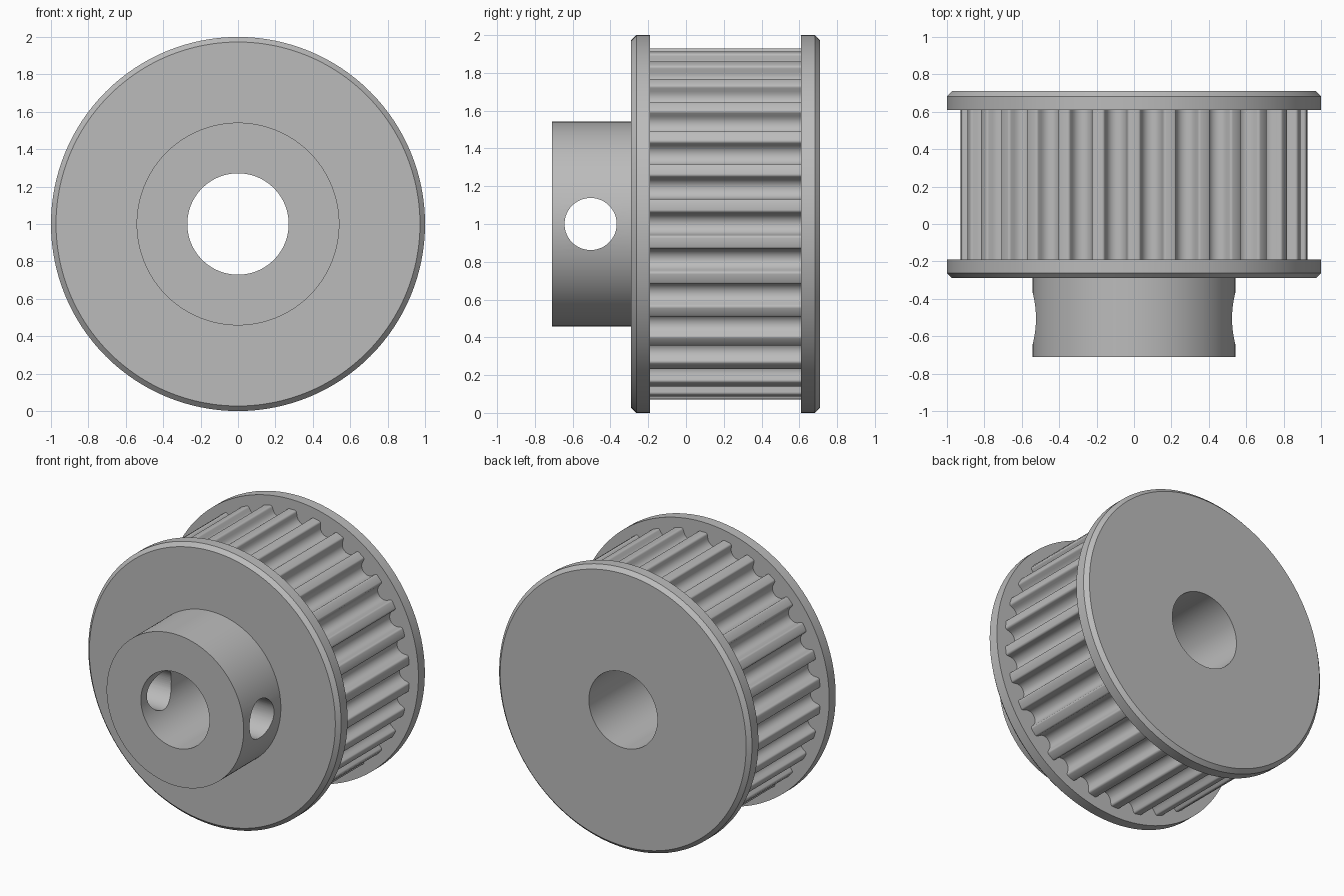
import bpy
import bmesh
from math import sin, cos, pi, radians, hypot, atan2
from mathutils import Matrix

cube = bpy.data.objects.get("Cube")
if cube:
    bpy.data.objects.remove(cube, do_unlink=True)

BORE, HUB, RIM, TOOTH = 0.271, 0.542, 1.0, 0.93
BEVEL = 0.027
FRONT, HUB_END, BELT_START, BELT_END, BACK = -0.71, -0.29, -0.19, 0.61, 0.71
TEETH = 30
SEGMENTS = 128

steel = bpy.data.materials.new("grey metal")
steel.use_nodes = True
steel.diffuse_color = (0.5, 0.5, 0.5, 1)
steel.node_tree.nodes["Principled BSDF"].inputs["Base Color"].default_value = (0.5, 0.5, 0.5, 1)


def ring_mesh(name, loops):
    """Join a closed series of equal-length loops of (x, y, z) points."""
    bm = bmesh.new()
    rows = [[bm.verts.new(p) for p in loop] for loop in loops]
    for i, row in enumerate(rows):
        after = rows[(i + 1) % len(rows)]
        for j in range(len(row)):
            k = (j + 1) % len(row)
            bm.faces.new((row[j], row[k], after[k], after[j]))
    bmesh.ops.recalc_face_normals(bm, faces=bm.faces)
    mesh = bpy.data.meshes.new(name)
    bm.to_mesh(mesh)
    bm.free()
    mesh.materials.append(steel)
    obj = bpy.data.objects.new(name, mesh)
    bpy.context.collection.objects.link(obj)
    return obj


def lathe(name, profile):
    """Turn a closed (radius, y) profile around the axle."""
    turns = [2 * pi * i / SEGMENTS for i in range(SEGMENTS)]
    return ring_mesh(name, [[(r * cos(a), y, 1 + r * sin(a)) for a in turns]
                            for r, y in profile])


def smooth(obj):
    bpy.ops.object.select_all(action='DESELECT')
    obj.select_set(True)
    bpy.context.view_layer.objects.active = obj
    bpy.ops.object.shade_smooth_by_angle(angle=radians(30))


# Hub with front flange, and back flange
hub = lathe("hub_and_front_flange", [
    (BORE, FRONT), (HUB, FRONT), (HUB, HUB_END), (RIM - BEVEL, HUB_END),
    (RIM, HUB_END + BEVEL), (RIM, BELT_START), (BORE, BELT_START)])
back_flange = lathe("back_flange", [
    (BORE, BELT_END), (RIM, BELT_END), (RIM, BACK - BEVEL),
    (RIM - BEVEL, BACK), (BORE, BACK)])

# Set screw hole straight through the hub
bm = bmesh.new()
bmesh.ops.create_cone(bm, cap_ends=True, segments=64, radius1=0.138, radius2=0.138, depth=1.6,
                      matrix=Matrix.Translation((0, -0.505, 1)) @ Matrix.Rotation(pi / 2, 4, 'Y'))
cutter_mesh = bpy.data.meshes.new("screw_hole_cutter")
bm.to_mesh(cutter_mesh)
bm.free()
cutter_mesh.materials.append(steel)
cutter = bpy.data.objects.new("screw_hole_cutter", cutter_mesh)
cutter.hide_render = True
bpy.context.collection.objects.link(cutter)
cut = hub.modifiers.new("screw_hole", 'BOOLEAN')
cut.operation = 'DIFFERENCE'
cut.solver = 'EXACT'
cut.object = cutter
bpy.context.view_layer.objects.active = hub
bpy.ops.object.modifier_apply(modifier=cut.name)
bpy.data.objects.remove(cutter, do_unlink=True)

# Half groove as (half width, depth): rounded tooth corner, then round bottom
half = [(0.0747 - 0.015 * sin(radians(a)), 0.015 - 0.015 * cos(radians(a)))
        for a in range(0, 81, 20)]
half += [(0.0558 * cos(radians(a)), 0.0208 + 0.0558 * sin(radians(a)))
         for a in range(10, 90, 16)]
groove = [(-w, d) for w, d in half] + [(0, 0.0766)] + [(w, d) for w, d in reversed(half)]

# Toothed drum with a groove centred on each side
chord = (TOOTH ** 2 - half[0][0] ** 2) ** 0.5
section = []
for t in range(TEETH):
    turn = 2 * pi * t / TEETH
    for w, d in groove:
        section.append((hypot(chord - d, w), turn + atan2(w, chord - d)))
    section.append((TOOTH, turn + pi / TEETH))


def section_loop(y, radius=None):
    return [((radius or r) * cos(a), y, 1 + (radius or r) * sin(a)) for r, a in section]


drum = ring_mesh("toothed_drum", [
    section_loop(BELT_START), section_loop(BELT_END),
    section_loop(BELT_END, BORE), section_loop(BELT_START, BORE)])

for part in (hub, back_flange, drum):
    smooth(part)
